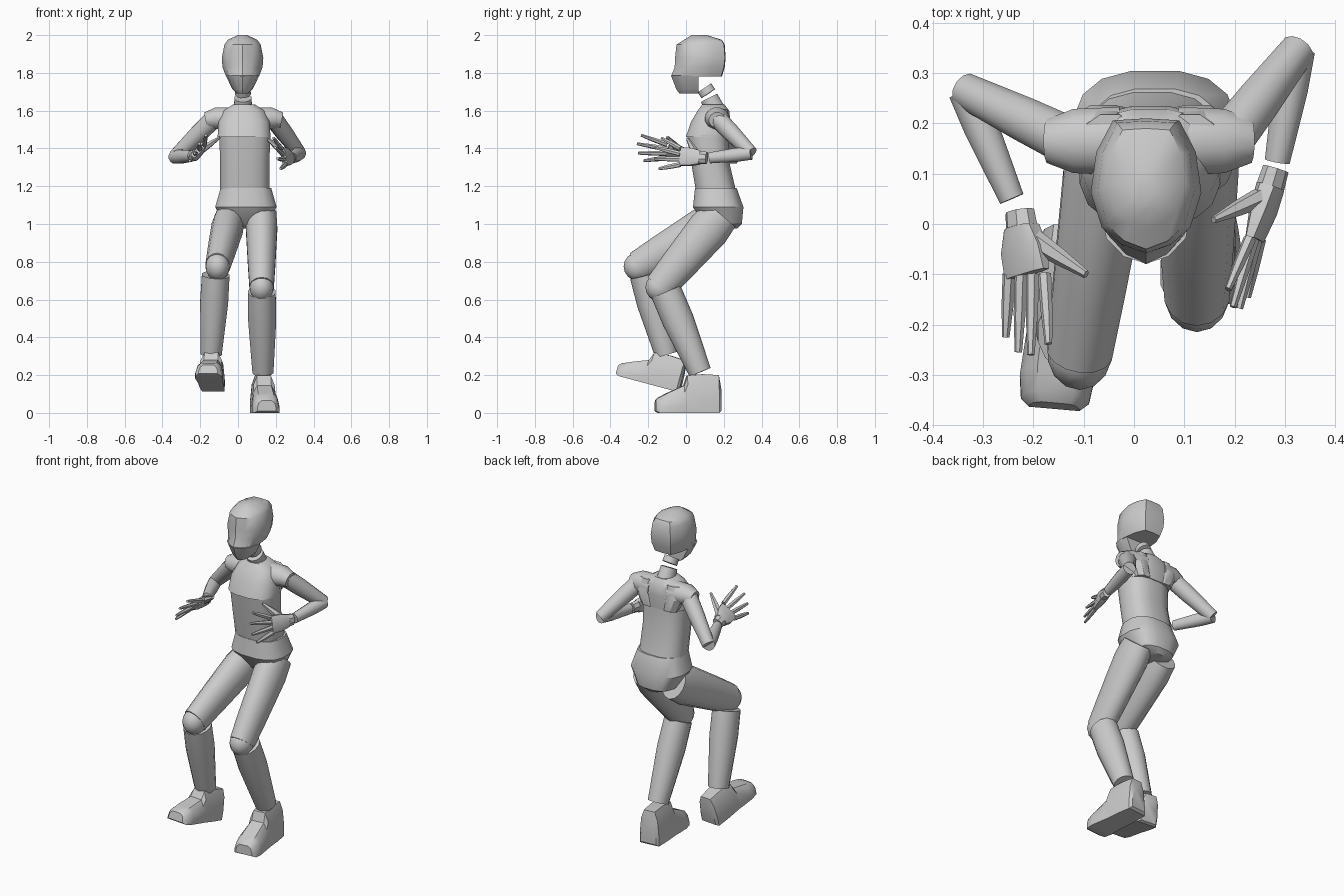
import bpy
from math import cos, sin, pi, radians
from mathutils import Vector, Matrix

if "Cube" in bpy.data.objects:
    bpy.data.objects.remove(bpy.data.objects["Cube"])


def loft(name, rings, mat=None):
    """Skin a list of equal-length point rings and cap both ends."""
    n = len(rings[0])
    verts = [Vector(p) for r in rings for p in r]
    if mat:
        verts = [mat @ v for v in verts]
    faces = [(k * n + i, k * n + (i + 1) % n, (k + 1) * n + (i + 1) % n, (k + 1) * n + i)
             for k in range(len(rings) - 1) for i in range(n)]
    faces.append(tuple(reversed(range(n))))
    faces.append(tuple(range((len(rings) - 1) * n, len(rings) * n)))
    me = bpy.data.meshes.new(name)
    me.from_pydata(verts, [], faces)
    # consistent outward normals
    import bmesh
    bm = bmesh.new()
    bm.from_mesh(me)
    bmesh.ops.recalc_face_normals(bm, faces=bm.faces)
    bm.to_mesh(me)
    bm.free()
    ob = bpy.data.objects.new(name, me)
    bpy.context.collection.objects.link(ob)
    return ob


def tube(name, path, side=(1, 0, 0), n=12, axis=None, p=1.0):
    """Tube through (x, y, z, half width along side, half depth)."""
    pts = [Vector(q[:3]) for q in path]
    rings = []
    for k, q in enumerate(path):
        t = Vector(axis) if axis else pts[min(k + 1, len(pts) - 1)] - pts[max(k - 1, 0)]
        t.normalize()
        u = Vector(side) - t * t.dot(Vector(side))
        u.normalize()
        v = t.cross(u)
        ring = []
        for i in range(n):
            a = 2 * pi * (i + 0.5) / n
            c, s = cos(a), sin(a)
            c, s = abs(c) ** p * (1 if c > 0 else -1), abs(s) ** p * (1 if s > 0 else -1)
            ring.append(pts[k] + u * c * q[3] + v * s * q[4])
        rings.append(ring)
    return loft(name, rings)


def stack(name, cx, half, sections):
    """Horizontal sections (z, y front, y back, half width) of a mirrored outline."""
    outline = half + [(-x, y) for x, y in reversed(half) if x > 0]
    return loft(name, [[(cx + x * w, (f + b) / 2 + y * (b - f) / 2, z) for x, y in outline]
                       for z, f, b, w in sections])


def body(name, cx, sections):
    """Torso section stack: (z, y front, y back, half width)."""
    return tube(name, [(cx, (f + b) / 2, z, w, (b - f) / 2) for z, f, b, w in sections],
                axis=(0, 0, 1), n=16, p=0.75)


# head: skull with ridged face, stepped jaw
stack("skull", 0.024, [(0, -1), (.45, -.87), (.8, -.62), (1, -.1), (.9, .5), (.6, .97), (0, 1)],
      [(1.78, -.08, .19, .087), (1.83, -.06, .205, .106), (1.88, -.058, .21, .11),
       (1.95, -.05, .205, .096), (1.975, -.01, .19, .078), (2.0, .03, .11, .025)])
stack("jaw", 0.024, [(0, -1), (.5, -.8), (.9, -.3), (1, .4), (.95, 1), (0, 1)],
      [(1.69, -.035, .065, .03), (1.715, -.052, .065, .055), (1.785, -.079, .065, .088)])

# neck in two tilted pieces
tube("lower_neck", [(.027, .165, 1.585, .052, .055), (.026, .122, 1.668, .046, .05)])
tube("upper_neck", [(.026, .118, 1.69, .043, .045), (.025, .098, 1.72, .04, .045)])

# torso
body("abdomen", .036, [(1.18, .05, .265, .132), (1.33, .025, .23, .132), (1.47, .005, .225, .138)])
body("chest", .032, [(1.46, -.003, .23, .142), (1.54, .025, .235, .138),
                     (1.60, .06, .23, .11), (1.632, .085, .205, .06)])
body("pelvis", .042, [(.975, .13, .27, .05), (1.0, .09, .297, .115), (1.09, .035, .306, .165),
                      (1.19, .046, .27, .136)])
for s, tag in ((-1, "right"), (1, "left")):
    tube(tag + "_shoulder_blade", [(.032 + s * .07, .2, 1.46, .05, .035),
                                   (.032 + s * .095, .2, 1.54, .06, .04),
                                   (.032 + s * .08, .185, 1.61, .05, .035)],
         axis=(0, 0, 1), n=8)
    tube(tag + "_shoulder", [(.03 + s * .06, .165, 1.555, .07, .066),
                             (.03 + s * .15, .165, 1.56, .066, .058),
                             (.03 + s * .202, .165, 1.55, .045, .042)], side=(0, 1, 0))


def arm(tag, shoulder, elbow, wrist):
    """Upper arm, elbow and forearm."""
    s, e, w = Vector(shoulder), Vector(elbow), Vector(wrist)
    up = (0, 0, 1)
    tube(tag + "_upper_arm", [(*s, .05, .05), (*s.lerp(e, .4), .048, .046),
                              (*e, .037, .036)], side=up)
    tube(tag + "_forearm", [(*e, .036, .036), (*e.lerp(w, .35), .038, .036),
                            (*w, .03, .026)], side=up)


def hand(tag, wrist, index, pinky, tips, thumb_tip):
    """Wrist cuff, palm, four splayed fingers and a thumb."""
    w, a, b = Vector(wrist), Vector(index), Vector(pinky)
    mid, side = (a + b) / 2, a - b
    width = side.length / 2 + .008
    cuff = w.lerp(mid, .25)
    tube(tag + "_wrist", [(*w, .033, .026), (*cuff, .036, .028)], side=side, n=8)
    tube(tag + "_palm", [(*cuff, .037, .026), (*w.lerp(mid, .6), width * .95, .024),
                         (*mid, width, .014)], side=side, n=8, p=.6)
    for i, tip in enumerate(tips):
        k = a.lerp(b, i / 3)
        tip = Vector(tip)
        tube(f"{tag}_finger_{i + 1}", [(*k, .014, .013), (*k.lerp(tip, .5), .013, .011),
                                       (*tip, .008, .007)], side=side, n=6)
    t, base = Vector(thumb_tip), cuff.lerp(a, .15)
    tube(tag + "_thumb", [(*base, .026, .022), (*base.lerp(t, .55), .018, .016),
                          (*t, .009, .007)], side=side, n=6)


arm("right", (-.13, .165, 1.555), (-.335, .265, 1.355), (-.243, .05, 1.36))
arm("left", (.19, .17, 1.555), (.325, .345, 1.375), (.285, .125, 1.35))
hand("right", (-.227, .025, 1.36), (-.178, -.1, 1.42), (-.248, -.1, 1.35),
     [(-.17, -.238, 1.47), (-.205, -.26, 1.425), (-.23, -.255, 1.375), (-.255, -.225, 1.335)],
     (-.095, -.1, 1.46))
hand("left", (.282, .11, 1.35), (.23, -.03, 1.40), (.25, -.03, 1.315),
     [(.187, -.13, 1.455), (.197, -.165, 1.405), (.21, -.168, 1.345), (.226, -.145, 1.292)],
     (.158, .008, 1.45))


def leg(tag, hip, knee, shin_top, ankle):
    """Thigh, rounded knee and shin."""
    h, k = Vector(hip), Vector(knee)
    tube(tag + "_thigh", [(*h, .08, .1), (*h.lerp(k, .2), .085, .112),
                          (*h.lerp(k, .7), .074, .095), (*k, .066, .082)], n=14)
    bpy.ops.mesh.primitive_uv_sphere_add(segments=14, ring_count=8, radius=1, location=knee)
    ball = bpy.context.object
    ball.name = tag + "_knee"
    ball.scale = (.065, .075, .075)
    s, f = Vector(shin_top), Vector(ankle)
    tube(tag + "_shin", [(*s, .075, .083), (*s.lerp(f, .35), .076, .084),
                         (*f, .057, .06)], n=14)


leg("right", (-.045, .18, 1.025), (-.108, -.255, .775), (-.118, -.215, .73), (-.142, -.105, .31))
leg("left", (.125, .185, 1.05), (.125, -.14, .665), (.126, -.105, .64), (.132, .075, .215))


def foot(tag, mat):
    """Shoe lofted from heel to toe: (y, bottom, top, half width)."""
    shape = [(-1, 0), (1, 0), (1, .3), (.85, .75), (.55, 1), (-.55, 1), (-.85, .75), (-1, .3)]
    sections = [(.185, .012, .13, .048), (.172, 0, .2, .06), (.09, 0, .205, .066),
                (.005, 0, .198, .066), (-.012, 0, .145, .068), (-.1, 0, .105, .074),
                (-.145, 0, .082, .068), (-.163, .01, .065, .05)]
    loft(tag + "_foot", [[(x * w, y, b + z * (t - b)) for x, z in shape]
                         for y, b, t, w in sections], mat)


foot("left", Matrix.Translation((.138, 0, 0)) @ Matrix.Rotation(radians(5), 4, 'Z'))
foot("right", Matrix.Translation((-.145, -.213, .158)) @ Matrix.Rotation(radians(-5), 4, 'Z')
     @ Matrix.Rotation(radians(-15), 4, 'X') @ Matrix.Diagonal((1, 1, .85, 1)))

# smooth shading with crisp edges
bpy.ops.object.select_all(action='SELECT')
bpy.context.view_layer.objects.active = bpy.data.objects["chest"]
bpy.ops.object.shade_smooth_by_angle(angle=radians(35))
